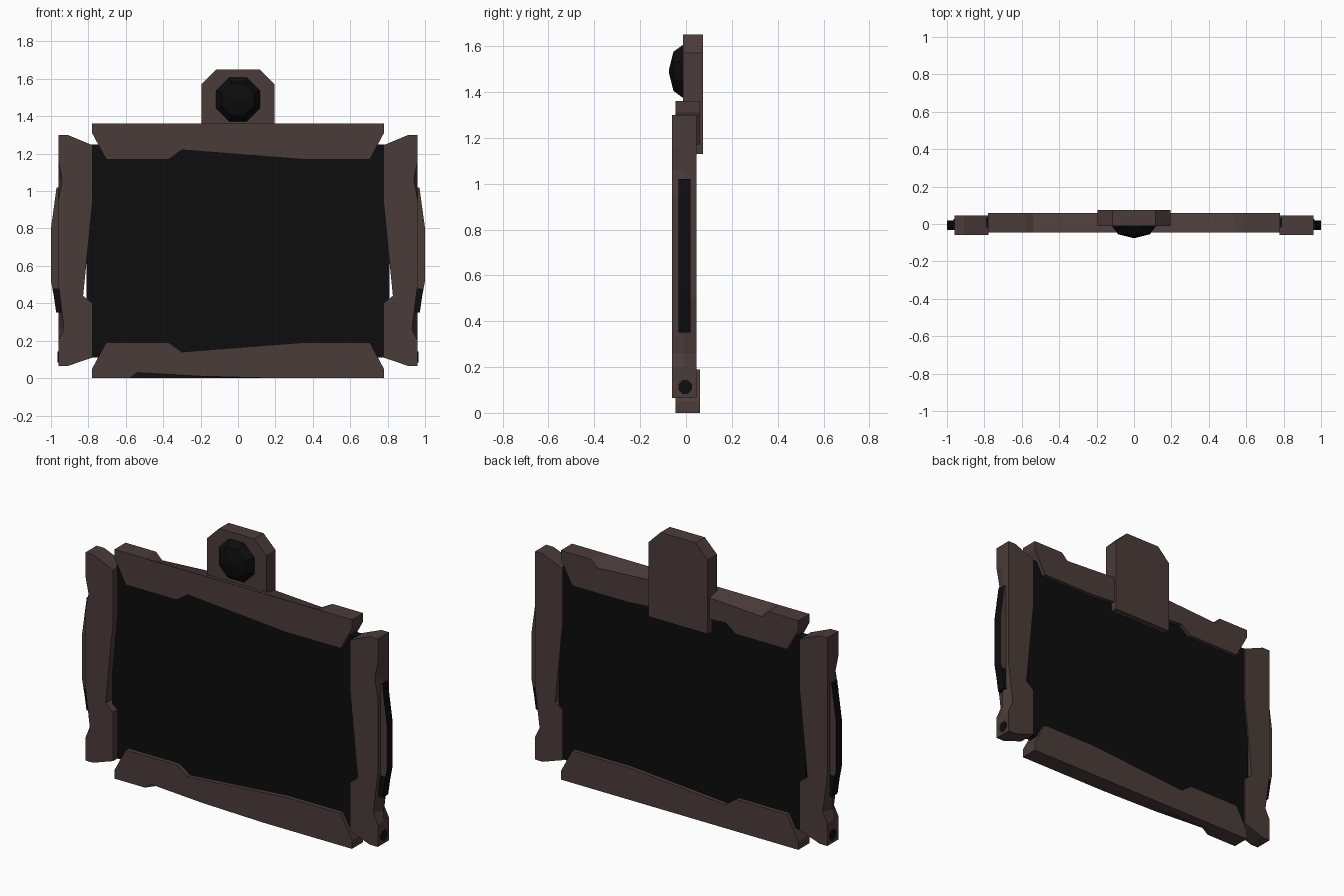
import bpy, bmesh, math

if "Cube" in bpy.data.objects:
    bpy.data.objects.remove(bpy.data.objects["Cube"])


def material(name, rgb):
    m = bpy.data.materials.new(name)
    m.diffuse_color = (*rgb, 1)
    m.use_nodes = True
    m.node_tree.nodes["Principled BSDF"].inputs["Base Color"].default_value = m.diffuse_color
    return m


BROWN = material("dark_brown", (0.070, 0.045, 0.042))
BLACK = material("black", (0.0040, 0.0040, 0.0040))


def finish(name, bm, *mats):
    bmesh.ops.recalc_face_normals(bm, faces=bm.faces[:])
    me = bpy.data.meshes.new(name)
    bm.to_mesh(me)
    bm.free()
    for m in mats:
        me.materials.append(m)
    ob = bpy.data.objects.new(name, me)
    bpy.context.collection.objects.link(ob)
    return ob


def loft(name, layers, *mats):
    """Join outlines [(y, [(x, z), ...]), ...] with walls and cap both ends."""
    bm = bmesh.new()
    rings = [[bm.verts.new((x, y, z)) for x, z in pts] for y, pts in layers]
    n = len(rings[0])
    for a, b in zip(rings, rings[1:]):
        for i in range(n):
            j = (i + 1) % n
            bm.faces.new((a[i], a[j], b[j], b[i]))
    bm.faces.new(rings[0])
    bm.faces.new(rings[-1])
    return finish(name, bm, *mats)


def dented(pts, dents):
    """Copy of an outline with some points (by index) moved."""
    return [(x + dents.get(i, (0, 0))[0], z + dents.get(i, (0, 0))[1])
            for i, (x, z) in enumerate(pts)]


# Screen panel
bm = bmesh.new()
bmesh.ops.create_cube(bm, size=1)
for v in bm.verts:
    v.co = (v.co.x * 1.62, 0.008 + v.co.y * 0.056, 0.68 + v.co.z * 1.14)
finish("screen", bm, BLACK)

# Top and bottom rails: same outline mirrored in height, with worn outer edges
rail = [(-0.78, 1.36), (-0.58, 1.36), (-0.54, 1.36), (-0.2, 1.36),
        (0.2, 1.36), (0.54, 1.36), (0.58, 1.36), (0.78, 1.36),
        (0.78, 1.31), (0.705, 1.17), (0.34, 1.17), (-0.30, 1.22),
        (-0.37, 1.17), (-0.705, 1.17), (-0.78, 1.31)]
back_wear = {2: (0, -0.04), 3: (0, -0.02), 4: (0, -0.02), 5: (0, -0.04)}
front_wear = {2: (0, -0.03), 3: (0, -0.01)}
loft("top_rail", [(-0.045, rail), (0.06, dented(rail, back_wear))], BROWN)
flip = lambda pts: [(x, 1.36 - z) for x, z in pts]
loft("bottom_rail", [(-0.045, flip(dented(rail, front_wear))), (0.008, flip(rail)),
                     (0.06, flip(rail))], BROWN)

# Side posts, side grips and bolts, mirrored left and right
post = [(0.96, 0.065), (0.96, 0.20), (0.96, 0.26), (0.96, 0.50), (0.96, 0.95),
        (0.96, 1.06), (0.96, 1.16), (0.96, 1.30), (0.91, 1.30), (0.778, 1.245),
        (0.778, 0.94), (0.828, 0.44), (0.778, 0.40), (0.778, 0.11), (0.91, 0.065)]
post_front = {2: (-0.03, 0), 5: (-0.02, 0)}
post_back = {2: (-0.03, 0)}
grip = [(0.94, 0.35), (0.972, 0.35), (0.985, 0.44), (1.0, 0.52), (1.0, 0.80),
        (0.97, 1.02), (0.94, 1.02)]
for side, s in (("right", 1), ("left", -1)):
    m = lambda pts: [(s * x, z) for x, z in pts]
    loft(side + "_post", [(-0.06, m(dented(post, post_front))), (-0.008, m(post)),
                          (0.045, m(dented(post, post_back)))], BROWN)
    ob = loft(side + "_grip", [(-0.033, m(grip)), (0.02, m(grip))], BLACK, BROWN)
    # split the grip so the upper front and back faces are brown
    bm = bmesh.new()
    bm.from_mesh(ob.data)
    bmesh.ops.bisect_plane(bm, geom=bm.verts[:] + bm.edges[:] + bm.faces[:],
                           plane_co=(0, 0, 0.48), plane_no=(0, 0, 1))
    for f in bm.faces:
        if abs(f.normal.y) > 0.9 and f.calc_center_median().z > 0.48:
            f.material_index = 1
    bm.to_mesh(ob.data)
    bm.free()
    # bolt recess, a thin dark octagon near the foot of the post
    bm = bmesh.new()
    bmesh.ops.create_cone(bm, cap_ends=True, segments=8, radius1=0.032,
                          radius2=0.032, depth=0.008)
    for v in bm.verts:
        x, y, z = v.co
        a = math.pi / 8
        v.co = (s * (0.96 + z), -0.003 + x * math.cos(a) - y * math.sin(a),
                0.113 + x * math.sin(a) + y * math.cos(a))
    finish(side + "_bolt", bm, BLACK)

# Camera mount behind the top rail
mount = [(-0.195, 1.13), (0.195, 1.13), (0.195, 1.57), (0.115, 1.65),
         (-0.115, 1.65), (-0.195, 1.57)]
loft("camera_mount", [(-0.012, mount), (0.075, mount)], BROWN)


# Faceted lens dome
def octagon(r):
    return [(r * math.cos((k + 0.5) * math.pi / 4),
             1.49 + r * math.sin((k + 0.5) * math.pi / 4)) for k in range(8)]


loft("lens", [(-0.075, octagon(0.004)), (-0.055, octagon(0.092)),
              (-0.005, octagon(0.132))], BLACK)
